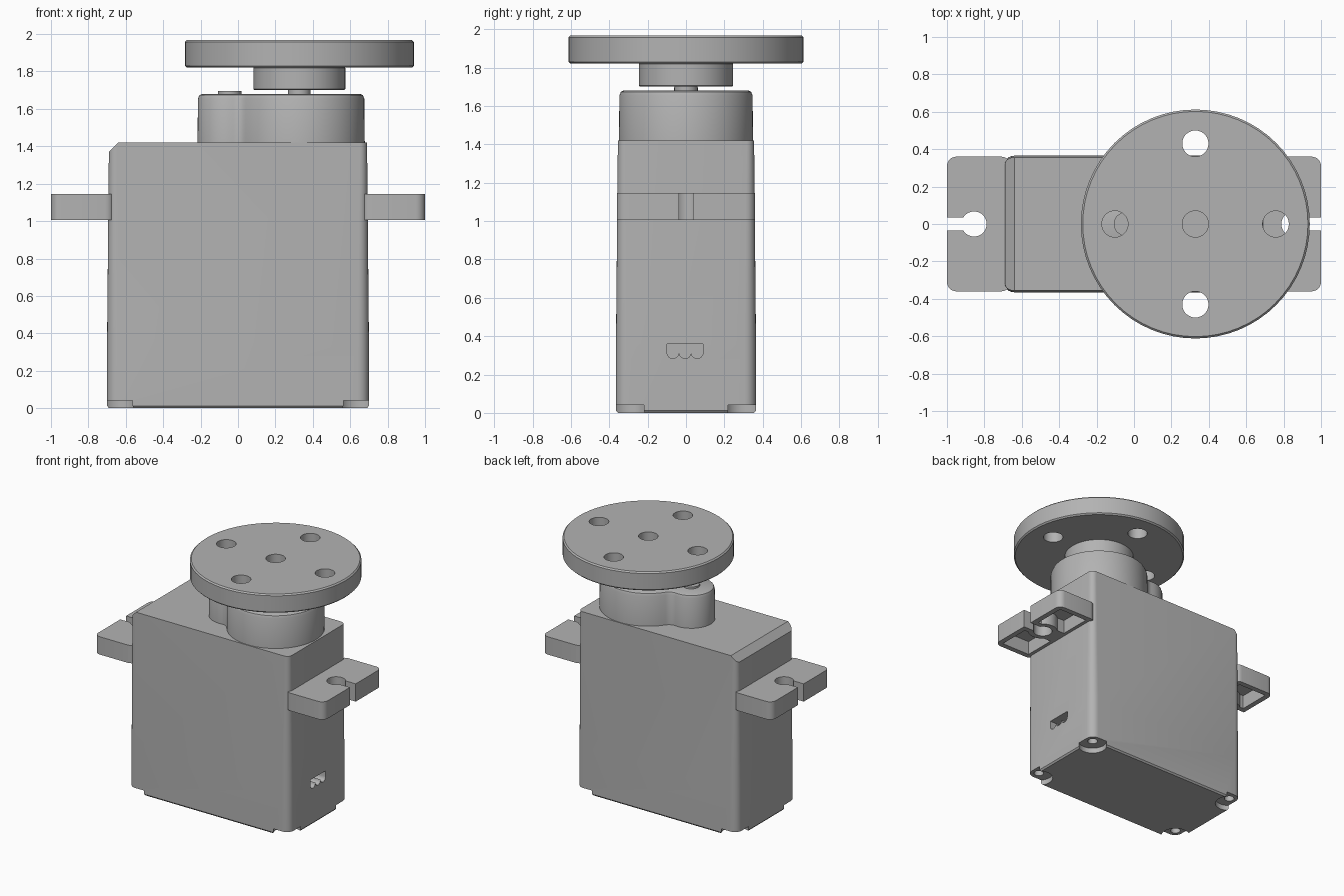
import bpy
import bmesh
from math import sin, cos, pi, sqrt, atan2, radians
from mathutils import Vector

if "Cube" in bpy.data.objects:
    bpy.data.objects.remove(bpy.data.objects["Cube"], do_unlink=True)

grey = bpy.data.materials.new("matte grey")
grey.use_nodes = True
grey.diffuse_color = (0.45, 0.45, 0.45, 1)
grey.node_tree.nodes["Principled BSDF"].inputs["Base Color"].default_value = (0.45, 0.45, 0.45, 1)


def arc(cx, cy, r, start, end, n):
    return [(cx + r * cos(start + (end - start) * i / n),
             cy + r * sin(start + (end - start) * i / n)) for i in range(n + 1)]


def circle(cx, cy, r, n=64):
    return arc(cx, cy, r, 0, 2 * pi, n)[:-1]


def rounded_rect(cx, cy, hx, hy, r, n=6):
    pts = []
    for i, (sx, sy) in enumerate([(1, 1), (-1, 1), (-1, -1), (1, -1)]):
        pts += arc(cx + sx * (hx - r), cy + sy * (hy - r), r, i * pi / 2, (i + 1) * pi / 2, n)
    return pts


def loft(name, rings):
    """Closed solid through (z, outline) rings with equal point counts."""
    bm = bmesh.new()
    loops = [[bm.verts.new((x, y, z)) for x, y in outline] for z, outline in rings]
    for a, b in zip(loops, loops[1:]):
        for i in range(len(a)):
            j = (i + 1) % len(a)
            bm.faces.new((a[i], a[j], b[j], b[i]))
    bm.faces.new(loops[0])
    bm.faces.new(loops[-1])
    bmesh.ops.recalc_face_normals(bm, faces=bm.faces)
    mesh = bpy.data.meshes.new(name)
    bm.to_mesh(mesh)
    bm.free()
    mesh.materials.append(grey)
    obj = bpy.data.objects.new(name, mesh)
    bpy.context.collection.objects.link(obj)
    return obj


def cylinder(name, x, y, r, z0, z1, bevel=0.0):
    rings = [(z0, circle(x, y, r)), (z1, circle(x, y, r))]
    if bevel:
        rings = [(z0, circle(x, y, r - bevel)), (z0 + bevel, circle(x, y, r)),
                 (z1 - bevel, circle(x, y, r)), (z1, circle(x, y, r - bevel))]
    return loft(name, rings)


def box(name, x0, x1, y0, y1, z0, z1):
    outline = [(x0, y0), (x1, y0), (x1, y1), (x0, y1)]
    return loft(name, [(z0, outline), (z1, outline)])


def combine(obj, tool, operation="DIFFERENCE"):
    mod = obj.modifiers.new("shape", "BOOLEAN")
    mod.operation, mod.object, mod.solver = operation, tool, "EXACT"
    bpy.context.view_layer.objects.active = obj
    bpy.ops.object.modifier_apply(modifier=mod.name)
    bpy.data.objects.remove(tool, do_unlink=True)


# Case: slightly tapered rounded box with one chamfered top edge
case = loft("case", [
    (0, rounded_rect(0, 0, 0.69, 0.355, 0.05)),
    (0.012, rounded_rect(0, 0, 0.70, 0.365, 0.06)),
    (0.36, rounded_rect(0, 0, 0.70, 0.365, 0.06)),
    (1.42, rounded_rect(0, 0, 0.69, 0.355, 0.04))])
bm = bmesh.new()
bm.from_mesh(case.data)
bmesh.ops.bisect_plane(bm, geom=bm.verts[:] + bm.edges[:] + bm.faces[:],
                       plane_co=(-0.64, 0, 1.42), plane_no=Vector((-1, 0, 1)).normalized(),
                       clear_outer=True)
bmesh.ops.holes_fill(bm, edges=[e for e in bm.edges if e.is_boundary], sides=0)
bmesh.ops.recalc_face_normals(bm, faces=bm.faces)
bm.to_mesh(case.data)
bm.free()

# Corner recesses and screw holes in the base
for sx in (-1, 1):
    for sy in (-1, 1):
        combine(case, cylinder("recess", sx * 0.64, sy * 0.30, 0.10, -0.05, 0.04))
        combine(case, cylinder("screw_hole", sx * 0.64, sy * 0.30, 0.035, 0.02, 0.12))

# Cable port with a scalloped lower edge
scallops = []
for y in (-0.068, -0.005, 0.058):
    scallops += arc(y, 0.315, 0.0315, pi, 2 * pi, 8)[:-1]
port_outline = scallops + [(0.0895, 0.315), (0.0895, 0.36), (-0.0995, 0.36)]
port = loft("port", [(0.6, port_outline), (0.8, port_outline)])
for v in port.data.vertices:
    v.co = (v.co.z, v.co.x, v.co.y)
port.data.flip_normals()
bm = bmesh.new()
bm.from_mesh(port.data)
bmesh.ops.recalc_face_normals(bm, faces=bm.faces)
bm.to_mesh(port.data)
bm.free()
combine(case, port)

# Mounting ears: hollow underneath, keyhole slot open to the outside
for side, s in (("left", 1), ("right", -1)):
    outline = rounded_rect(s * 0.83, 0, 0.17, 0.36, 0.05)
    ear = loft(side + "_mounting_ear", [(1.005, outline), (1.145, outline)])
    for t in (-1, 1):
        combine(ear, box("pocket", *sorted((s * 0.72, s * 0.96)),
                         *sorted((t * 0.075, t * 0.32)), 0.95, 1.11))
    combine(ear, cylinder("boss", s * 0.855, 0, 0.105, 1.005, 1.13), "UNION")
    combine(ear, cylinder("hole", s * 0.855, 0, 0.067, 0.95, 1.2))
    combine(ear, box("slot", *sorted((s * 0.86, s * 1.1)), -0.036, 0.036, 0.95, 1.2))

# Gear housing: two round lobes blended by concave fillets
BIG, SMALL, FILLET, CX, SX = 0.35, 0.17, 0.07, 0.328, -0.047


def housing_outline(inset):
    a, b, f = BIG - inset, SMALL - inset, FILLET + inset
    d = CX - SX
    along = ((a + f) ** 2 - (b + f) ** 2 + d * d) / (2 * d)
    fx, fy = CX - along, sqrt((a + f) ** 2 - along ** 2)
    big_angle = atan2(fy, fx - CX)
    small_angle = atan2(fy, fx - SX)
    pts = arc(CX, 0, a, -big_angle, big_angle, 48)
    pts += arc(fx, fy, f, big_angle - pi, small_angle - pi, 8)[1:-1]
    pts += arc(SX, 0, b, small_angle, 2 * pi - small_angle, 24)
    pts += arc(fx, -fy, f, pi - small_angle, pi - big_angle, 8)[1:-1]
    return pts


loft("gear_housing", [(1.40, housing_outline(0)), (1.655, housing_outline(0.003)),
                      (1.673, housing_outline(0.010)), (1.68, housing_outline(0.025))])
cylinder("housing_pin", -0.045, 0, 0.063, 1.66, 1.695)

# Output shaft and round horn with its hub and holes
cylinder("output_shaft", CX, 0, 0.06, 1.66, 1.72)
cylinder("horn_hub", CX, 0, 0.246, 1.70, 1.825, 0.006)
horn = cylinder("horn_disc", CX, 0, 0.612, 1.82, 1.967, 0.01)
for dx, dy in ((1, 0), (-1, 0), (0, 1), (0, -1)):
    combine(horn, cylinder("hole", CX + dx * 0.43, dy * 0.43, 0.07, 1.7, 2.1))
combine(horn, cylinder("hole", CX, 0, 0.07, 1.84, 2.1))

# Smooth round walls, keep hard edges
for obj in [o for o in bpy.context.scene.objects if o.type == "MESH"]:
    bpy.ops.object.select_all(action="DESELECT")
    obj.select_set(True)
    bpy.context.view_layer.objects.active = obj
    bpy.ops.object.shade_smooth_by_angle(angle=radians(30))
